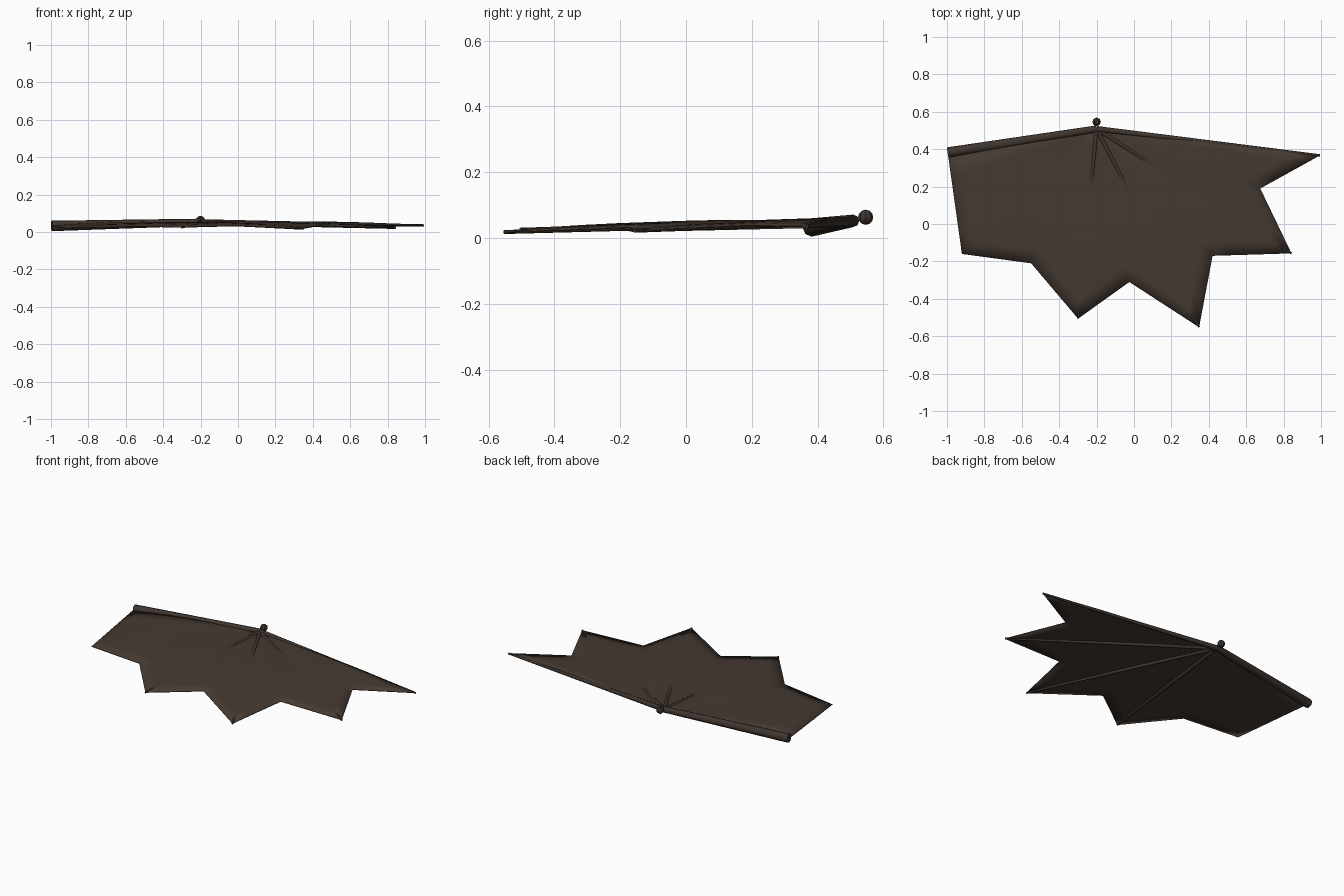
import bpy, bmesh, math
from mathutils import Vector

cube = bpy.data.objects.get("Cube")
if cube:
    bpy.data.objects.remove(cube)


def material(name, rgb):
    m = bpy.data.materials.new(name)
    m.use_nodes = True
    m.diffuse_color = (*rgb, 1)
    m.node_tree.nodes["Principled BSDF"].inputs["Base Color"].default_value = (*rgb, 1)
    return m


skin = material("dark brown skin", (0.06, 0.042, 0.032))
bone = material("dark brown bone", (0.05, 0.036, 0.028))


def finish(bm, name, mat, angle=60):
    bmesh.ops.recalc_face_normals(bm, faces=bm.faces)
    mesh = bpy.data.meshes.new(name)
    bm.to_mesh(mesh)
    bm.free()
    mesh.materials.append(mat)
    ob = bpy.data.objects.new(name, mesh)
    bpy.context.collection.objects.link(ob)
    bpy.ops.object.select_all(action="DESELECT")
    ob.select_set(True)
    bpy.context.view_layer.objects.active = ob
    bpy.ops.object.shade_smooth_by_angle(angle=math.radians(angle))
    return ob


def rod(name, a, b, r1, r2, sides=8):
    """Tapered bone between two points."""
    a, b = Vector(a), Vector(b)
    bm = bmesh.new()
    bmesh.ops.create_cone(bm, cap_ends=True, segments=sides, radius1=r1, radius2=r2,
                          depth=(b - a).length)
    bm.transform((b - a).to_track_quat("Z", "Y").to_matrix().to_4x4())
    bmesh.ops.translate(bm, vec=(a + b) / 2, verts=bm.verts)
    return finish(bm, name, bone)


wrist = Vector((-0.2, 0.508, 0.052))
shoulder = Vector((-0.996, 0.382, 0.032))
tips = [Vector(p) for p in ((0.995, 0.367, 0.035), (0.842, -0.157, 0.022),
                            (0.348, -0.552, 0.018), (-0.299, -0.506, 0.025))]
notches = [Vector(p) for p in ((0.675, 0.19, 0.038), (0.42, -0.17, 0.032),
                               (-0.025, -0.31, 0.032), (-0.55, -0.21, 0.03))]
corner = Vector((-0.92, -0.16, 0.02))

# Arm, wrist claw and finger bones
rod("arm_bone", shoulder, wrist, 0.028, 0.019)
for i, tip in enumerate(tips):
    rod(f"finger_bone_{i + 1}", wrist, tip, 0.016 if i == 0 else 0.012, 0.006)

bm = bmesh.new()
bmesh.ops.create_uvsphere(bm, u_segments=8, v_segments=6, radius=0.023)
bmesh.ops.translate(bm, vec=(-0.2, 0.546, 0.063), verts=bm.verts)
finish(bm, "wrist_claw", bone, 30)

# Wing skin: scalloped rim joined to the wrist by gently arched rings
rim = [p for pair in zip(tips, notches) for p in pair] + [corner, shoulder]
steps, rings = 4, 10
edge = [a.lerp(b, k / steps) for a, b in zip(rim, rim[1:]) for k in range(steps)] + [rim[-1]]
bm = bmesh.new()
apex = bm.verts.new(wrist)
previous = None
for p in edge:
    column = [apex]
    for j in range(1, rings + 1):
        t = j / rings
        q = wrist.lerp(p, t)
        q.z += 0.011 * math.sin(math.pi * t ** 1.3)
        column.append(bm.verts.new(q))
    if previous:
        bm.faces.new((apex, previous[1], column[1]))
        for j in range(1, rings):
            bm.faces.new((previous[j], previous[j + 1], column[j + 1], column[j]))
    previous = column
membrane = finish(bm, "wing_membrane", skin)
thick = membrane.modifiers.new("thickness", "SOLIDIFY")
thick.thickness = 0.004
thick.offset = 0
